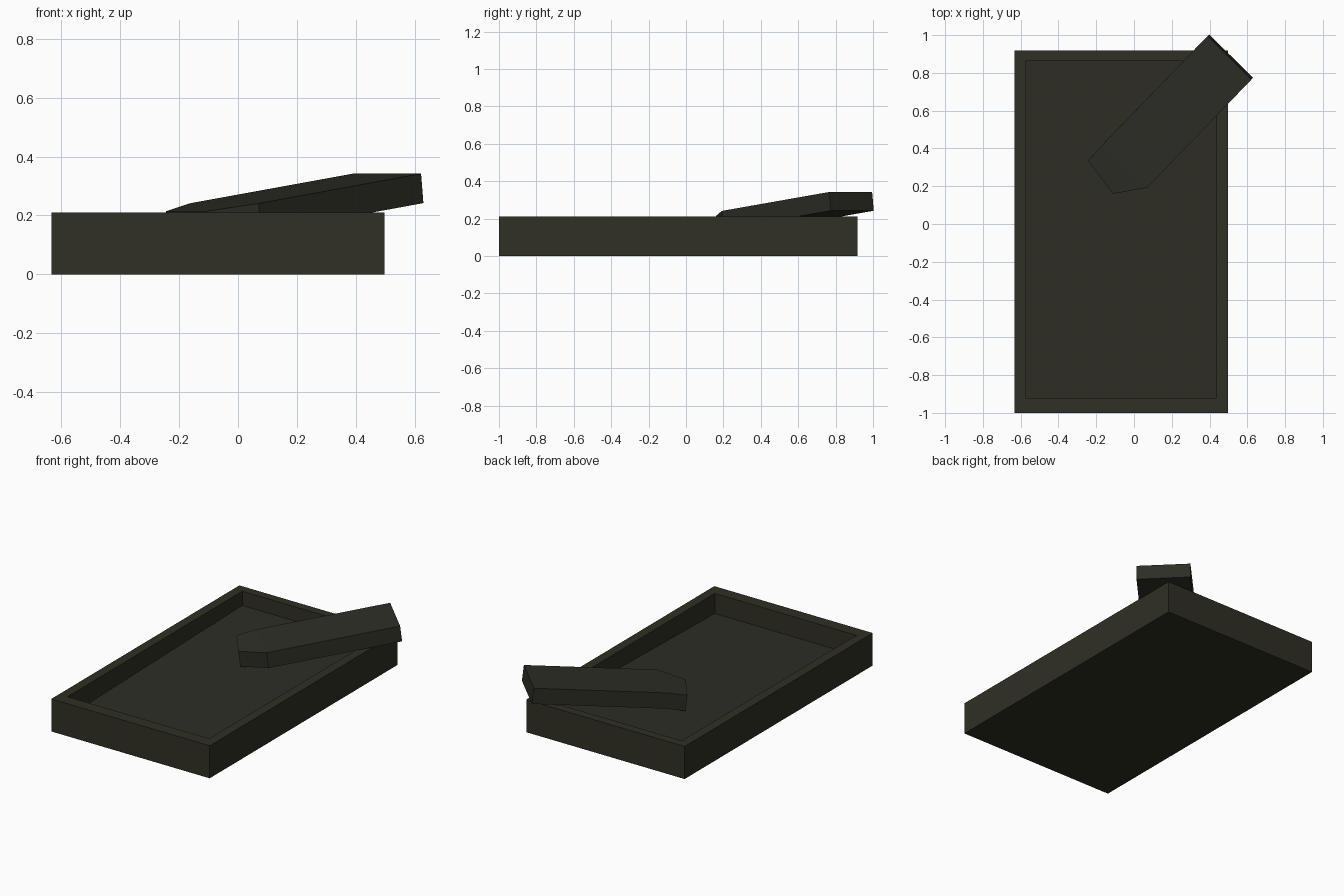
import bpy, bmesh
from mathutils import Vector

if "Cube" in bpy.data.objects:
    bpy.data.objects.remove(bpy.data.objects["Cube"])


def material(name, rgb):
    m = bpy.data.materials.new(name)
    m.diffuse_color = (*rgb, 1)
    m.use_nodes = True
    m.node_tree.nodes["Principled BSDF"].inputs["Base Color"].default_value = m.diffuse_color
    return m


stone = material("warm slate", (0.030, 0.029, 0.017))
floor_mat = material("grey slate", (0.027, 0.027, 0.019))


def make_object(name, bm, mats):
    bmesh.ops.recalc_face_normals(bm, faces=bm.faces)
    me = bpy.data.meshes.new(name)
    bm.to_mesh(me)
    bm.free()
    for m in mats:
        me.materials.append(m)
    ob = bpy.data.objects.new(name, me)
    bpy.context.collection.objects.link(ob)
    return ob


def ring(bm, x0, x1, y0, y1, z_front, z_back):
    return [bm.verts.new(p) for p in ((x0, y0, z_front), (x1, y0, z_front),
                                      (x1, y1, z_back), (x0, y1, z_back))]


# Stone tray: nested rectangles bridged into walls, rim and sloping well
bm = bmesh.new()
rings = [ring(bm, -0.633, 0.498, -1, 0.918, 0, 0),
         ring(bm, -0.633, 0.498, -1, 0.918, 0.21, 0.21),
         ring(bm, -0.573, 0.438, -0.92, 0.862, 0.21, 0.21),
         ring(bm, -0.573, 0.438, -0.92, 0.862, 0.08, 0.118)]
for a, b in zip(rings, rings[1:]):
    for i in range(4):
        j = (i + 1) % 4
        bm.faces.new((a[i], a[j], b[j], b[i]))
bm.faces.new(rings[0])
bm.faces.new(rings[-1]).material_index = 1
make_object("stone_tray", bm, [stone, floor_mat])

# Ink stick: leaning bar with a worn tip bent slightly downward
top = [Vector(p) for p in ((0.39, 0.995, 0.342), (0.622, 0.765, 0.342),
                           (0.07, 0.192, 0.241), (-0.11, 0.16, 0.214),
                           (-0.245, 0.335, 0.214), (-0.165, 0.422, 0.241))]
drop = Vector((0.008, 0.009, -0.1))
bm = bmesh.new()
up = [bm.verts.new(p) for p in top]
low = [bm.verts.new(p + drop) for p in top]
for v in (up, low):
    bm.faces.new((v[0], v[1], v[2], v[5]))
    bm.faces.new((v[5], v[2], v[3], v[4]))
for i in range(6):
    j = (i + 1) % 6
    bm.faces.new((up[i], up[j], low[j], low[i]))
make_object("ink_stick", bm, [floor_mat])
